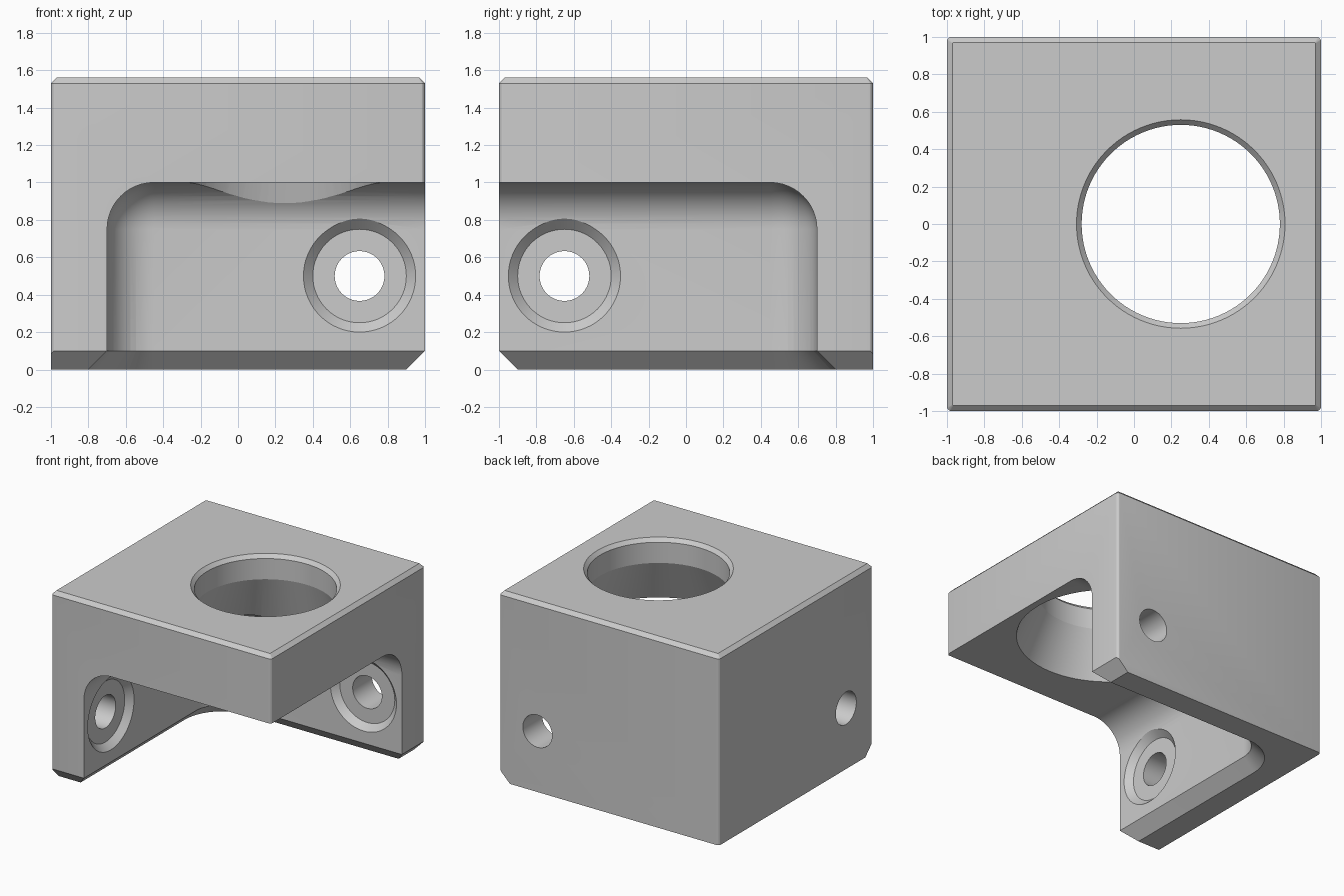
import bpy, bmesh, math
from mathutils import Matrix, Vector

if "Cube" in bpy.data.objects:
    bpy.data.objects.remove(bpy.data.objects["Cube"])

grey = bpy.data.materials.new("grey metal")
grey.use_nodes = True
COLOR = (0.6, 0.6, 0.6, 1)
grey.diffuse_color = COLOR
grey.node_tree.nodes["Principled BSDF"].inputs["Base Color"].default_value = COLOR


def add(name, bm):
    bmesh.ops.recalc_face_normals(bm, faces=bm.faces)
    mesh = bpy.data.meshes.new(name)
    bm.to_mesh(mesh)
    bm.free()
    mesh.materials.append(grey)
    obj = bpy.data.objects.new(name, mesh)
    bpy.context.collection.objects.link(obj)
    return obj


def loft(rings):
    """Closed solid through rings of equal point count."""
    bm = bmesh.new()
    rows = [[bm.verts.new(p) for p in ring] for ring in rings]
    n = len(rows[0])
    for a, b in zip(rows, rows[1:]):
        for i in range(n):
            j = (i + 1) % n
            bm.faces.new((a[i], a[j], b[j], b[i]))
    bm.faces.new(rows[0])
    bm.faces.new(rows[-1])
    return bm


def circle(r, z, n):
    return [(r * math.cos(math.tau * i / n), r * math.sin(math.tau * i / n), z)
            for i in range(n)]


def rounded_square(half, r, z, steps=4):
    c = half - r
    ring = []
    for quarter, (sx, sy) in enumerate(((1, 1), (-1, 1), (-1, -1), (1, -1))):
        for i in range(steps + 1):
            a = math.pi / 2 * (quarter + i / steps)
            ring.append((sx * c + r * math.cos(a), sy * c + r * math.sin(a), z))
    return ring


def cut(cutter):
    mod = block.modifiers.new(cutter.name, "BOOLEAN")
    mod.operation, mod.solver, mod.object = "DIFFERENCE", "EXACT", cutter
    bpy.context.view_layer.objects.active = block
    bpy.ops.object.modifier_apply(modifier=mod.name)
    bpy.data.objects.remove(cutter)


HEIGHT, ROOF, WALL, FILLET, LIP = 1.56, 1.0, 0.7, 0.25, 0.1
CORE = WALL - FILLET

# Outer block: softened uprights, chamfered top rim
block = add("corner_bracket", loft([
    rounded_square(1, 0.025, 0), rounded_square(1, 0.025, HEIGHT - 0.03),
    rounded_square(0.97, 0.005, HEIGHT)]))


# Pocket with rounded inner edges, open to the front, side and bottom
def outline(r, z):
    arc = [(-CORE - r * math.sin(a), CORE + r * math.cos(a), z)
           for a in [math.pi / 2 * i / 12 for i in range(13)]]
    return [(2, -2, z), (2, CORE + r, z)] + arc + [(-CORE - r, -2, z)]


dome = [math.pi / 2 * i / 12 for i in range(12)]
cut(add("pocket_cutter", loft(
    [outline(FILLET, -1)]
    + [outline(FILLET * math.cos(a), ROOF - FILLET + FILLET * math.sin(a)) for a in dome]
    + [outline(0.002, ROOF)])))

# Chamfer along the pocket's lower edge
cut(add("lower_edge_cutter", loft([outline(FILLET - 0.02, LIP + 0.02),
                                   outline(FILLET + 2 * LIP, -LIP)])))

# Chamfers under the two wall ends
for name, spin in (("front_end_cutter", 0), ("side_end_cutter", math.pi / 2)):
    ends = [[(x, -1.1, LIP + 0.1), (x, -1.1, -0.1), (x, -1 + 2 * LIP, -LIP)]
            for x in (-2.3, 2.3)]
    bm = loft(ends)
    bm.transform(Matrix.Rotation(spin, 4, "Z"))
    cut(add(name, bm))

# Large round opening: chamfered mouth, straight bore, flare wrapped on the roof fillet
CX, N, BORE, FLARE = 0.25, 96, 0.53, 0.695
flare = []
for x, y, z in circle(FLARE, ROOF, N):
    if y > CORE:
        a = (y - CORE) / FILLET
        y, z = CORE + FILLET * math.sin(a), ROOF - FILLET + FILLET * math.cos(a)
    flare.append((x, y, z - 0.002))
bm = loft([circle(BORE + 0.055, HEIGHT + 0.03, N), circle(BORE, HEIGHT - 0.03, N),
           circle(BORE, 1.36, N), flare, [(x, y, 0.5) for x, y, z in flare]])
bm.transform(Matrix.Translation((CX, 0, 0)))
cut(add("opening_cutter", bm))

# Screw holes with chamfered recesses, one through each wall
for name, turn, place in (
        ("back_screw_cutter", Matrix.Rotation(math.pi / 2, 4, "X"), (0.65, WALL, 0.5)),
        ("side_screw_cutter", Matrix.Rotation(math.pi / 2, 4, "Y"), (-WALL, -0.65, 0.5))):
    bm = loft([circle(0.32, 0.02, 64), circle(0.25, -0.05, 64),
               circle(0.133, -0.05, 64), circle(0.133, -0.5, 64)])
    bm.transform(Matrix.Translation(place) @ turn)
    cut(add(name, bm))

bpy.ops.object.select_all(action="DESELECT")
block.select_set(True)
bpy.context.view_layer.objects.active = block
bpy.ops.object.shade_smooth_by_angle(angle=math.radians(15))
